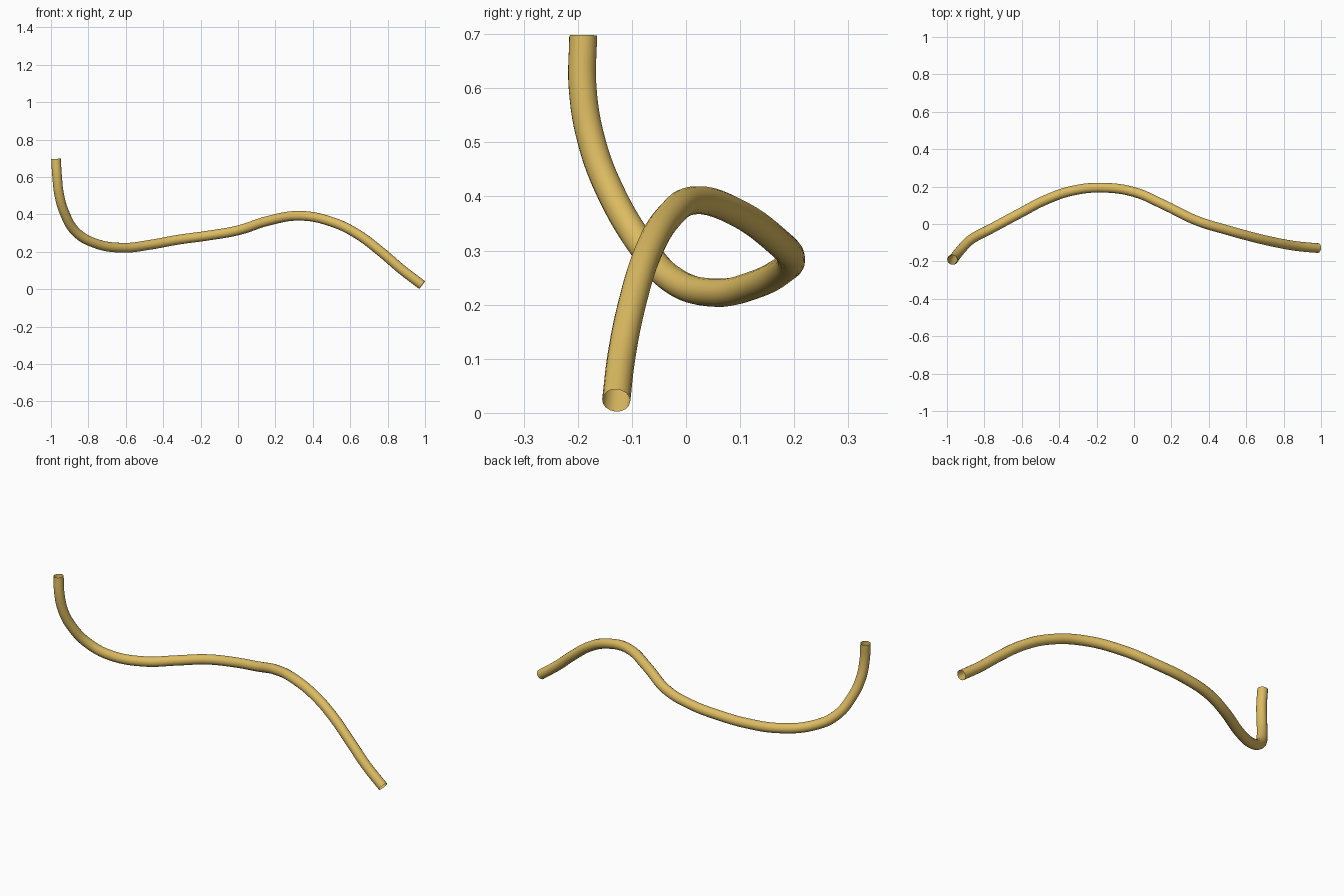
import bpy

if "Cube" in bpy.data.objects:
    bpy.data.objects.remove(bpy.data.objects["Cube"])

# Centre line of the bent tube, from the upright left end to the low right end
PATH = [
    (-0.973, -0.190, 0.697), (-0.967, -0.191, 0.600), (-0.955, -0.174, 0.500),
    (-0.926, -0.138, 0.405), (-0.870, -0.082, 0.310), (-0.770, -0.028, 0.248),
    (-0.615, 0.055, 0.222), (-0.470, 0.130, 0.238), (-0.320, 0.180, 0.265),
    (-0.167, 0.194, 0.286), (0.000, 0.171, 0.315), (0.165, 0.100, 0.367),
    (0.335, 0.018, 0.393), (0.500, -0.033, 0.361), (0.635, -0.070, 0.297),
    (0.765, -0.100, 0.200), (0.875, -0.119, 0.106), (0.984, -0.129, 0.023),
]
RADIUS = 0.026

# Tube: smooth curve with a round bevel and open ends
curve = bpy.data.curves.new("bent_tube", 'CURVE')
curve.dimensions = '3D'
curve.resolution_u = 6
curve.bevel_depth = RADIUS
curve.bevel_resolution = 6
curve.use_fill_caps = False
spline = curve.splines.new('BEZIER')
spline.bezier_points.add(len(PATH) - 1)
for point, co in zip(spline.bezier_points, PATH):
    point.co = co
for point in spline.bezier_points:
    point.handle_left_type = point.handle_right_type = 'AUTO'

tube = bpy.data.objects.new("bent_tube", curve)
bpy.context.collection.objects.link(tube)

# Brass colour
brass = bpy.data.materials.new("brass")
brass.diffuse_color = (0.72, 0.50, 0.12, 1.0)
brass.use_nodes = True
brass.node_tree.nodes["Principled BSDF"].inputs["Base Color"].default_value = brass.diffuse_color
curve.materials.append(brass)

# Final smooth mesh
bpy.context.view_layer.objects.active = tube
tube.select_set(True)
bpy.ops.object.convert(target='MESH')
bpy.ops.object.shade_smooth_by_angle()
